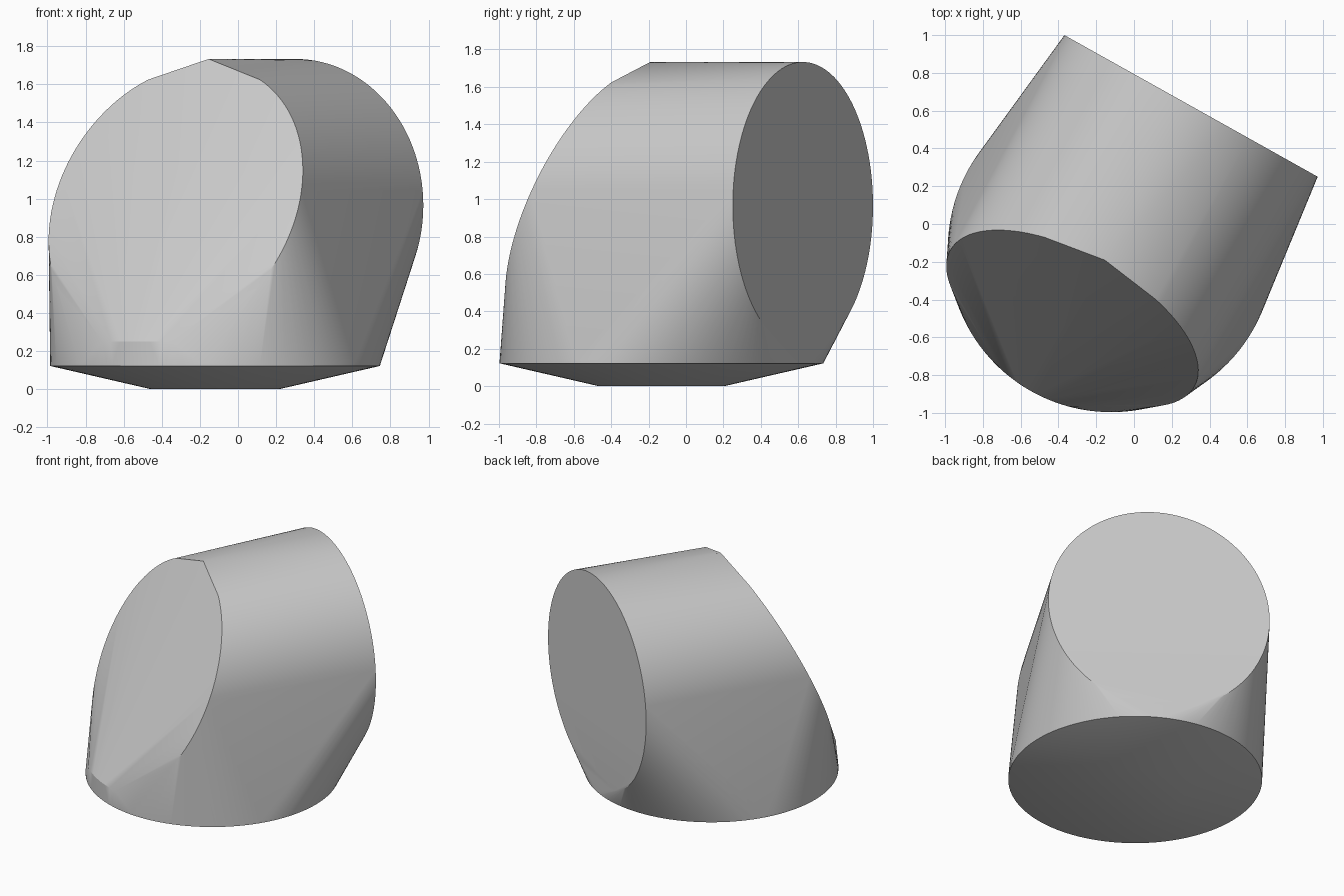
import bpy
import bmesh
from math import sin, cos, radians
from mathutils import Vector

cube = bpy.data.objects.get("Cube")
if cube:
    bpy.data.objects.remove(cube)

# Plain grey finish
grey = bpy.data.materials.new("plain grey")
grey.use_nodes = True
colour = (0.6, 0.6, 0.6, 1)
grey.diffuse_color = colour
grey.node_tree.nodes["Principled BSDF"].inputs["Base Color"].default_value = colour

# Barrel axis: "along" points out of the round back, "across" to its side
along = Vector((0.488, 0.873, 0))
across = Vector((0.873, -0.488, 0))
back_centre = Vector((0.302, 0.625, 0))
BARREL_Z, BARREL_R = 0.965, 0.768
BASE_Z, BASE_R, BASE_U = 0.13, 0.865, -0.866
APEX_U, APEX_Z, SLOPE = -0.935, 1.733, 0.46

bm = bmesh.new()


def add(u, v, z):
    """Place a point by its distance along and across the barrel axis."""
    p = back_centre + along * u + across * v
    bm.verts.new((p.x, p.y, z))


def flat_ring(radius, z, start=0, stop=360, step=3):
    """Horizontal ring around the base; angle 0 is the front tip."""
    for a in range(start, stop, step):
        t = radians(a)
        add(BASE_U - radius * cos(t), radius * sin(t), z)


# Round flat back
for a in range(0, 360, 3):
    t = radians(a)
    add(0, BARREL_R * sin(t), BARREL_Z + BARREL_R * cos(t))

# Sloping front opening, straight-edged up to a peak
add(APEX_U, 0, APEX_Z)
for a in range(27, 334, 3):
    t = radians(a)
    z = BARREL_Z + 0.74 * cos(t)
    add(APEX_U - SLOPE * (APEX_Z - z), 0.74 * sin(t), z)

# Base rim, raised front lip and tapered underside
flat_ring(BASE_R, BASE_Z - 0.008)
flat_ring(BASE_R, BASE_Z + 0.008)
flat_ring(BASE_R, 0.25, -14, 15, 4)
flat_ring(0.335, 0)

# Stretch one skin over all the sections
hull = bmesh.ops.convex_hull(bm, input=bm.verts[:])
loose = {g for g in hull["geom_interior"] + hull["geom_unused"]
         if isinstance(g, bmesh.types.BMVert)}
bmesh.ops.delete(bm, geom=list(loose), context="VERTS")
bmesh.ops.dissolve_limit(bm, angle_limit=radians(0.3),
                         verts=bm.verts[:], edges=bm.edges[:])
bmesh.ops.recalc_face_normals(bm, faces=bm.faces[:])

mesh = bpy.data.meshes.new("angled_body")
bm.to_mesh(mesh)
bm.free()
mesh.materials.append(grey)
body = bpy.data.objects.new("angled_body", mesh)
bpy.context.collection.objects.link(body)
bpy.context.view_layer.objects.active = body
body.select_set(True)
bpy.ops.object.shade_smooth_by_angle(angle=radians(25))
